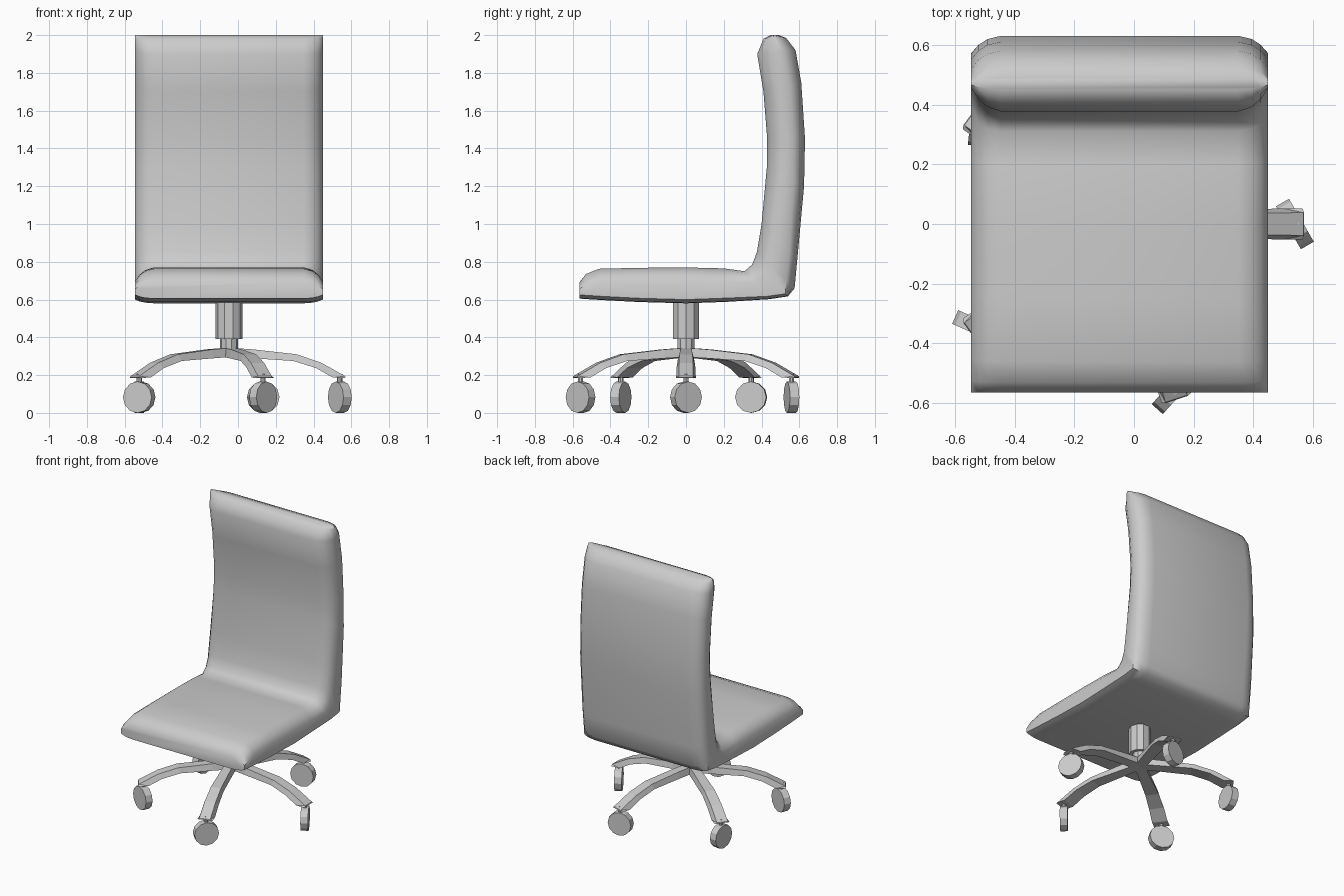
import bpy, bmesh, math
from mathutils import Vector, Matrix

cube = bpy.data.objects.get("Cube")
if cube:
    bpy.data.objects.remove(cube, do_unlink=True)

grey = bpy.data.materials.new("light grey")
grey.use_nodes = True
colour = (0.6, 0.6, 0.6, 1)
grey.diffuse_color = colour
grey.node_tree.nodes["Principled BSDF"].inputs["Base Color"].default_value = colour

CENTRE = Vector((-0.048, 0, 0))
HALF_WIDTH = 0.4975


def finish(name, bm, angle=None):
    bmesh.ops.recalc_face_normals(bm, faces=bm.faces)
    mesh = bpy.data.meshes.new(name)
    bm.to_mesh(mesh)
    bm.free()
    obj = bpy.data.objects.new(name, mesh)
    bpy.context.collection.objects.link(obj)
    mesh.materials.append(grey)
    if angle:
        bpy.ops.object.select_all(action='DESELECT')
        obj.select_set(True)
        bpy.context.view_layer.objects.active = obj
        bpy.ops.object.shade_smooth_by_angle(angle=math.radians(angle))
    return obj


def loft(name, rings, angle=None):
    """Skin a row of equal closed rings and cap both ends."""
    bm = bmesh.new()
    rows = [[bm.verts.new(p) for p in ring] for ring in rings]
    n = len(rows[0])
    for a, b in zip(rows, rows[1:]):
        for i in range(n):
            j = (i + 1) % n
            bm.faces.new((a[i], a[j], b[j], b[i]))
    bm.faces.new(rows[0])
    bm.faces.new(rows[-1])
    return finish(name, bm, angle)


def cylinder(name, radius, depth, sides, matrix):
    bm = bmesh.new()
    bmesh.ops.create_cone(bm, cap_ends=True, segments=sides, radius1=radius,
                          radius2=radius, depth=depth, matrix=matrix)
    return finish(name, bm)


# Padded seat and back: paired (y, z) points on the sitting side and outer side
sitting = [(-.565, .69), (-.53, .735), (-.46, .763), (-.25, .768), (0, .77), (.2, .765),
           (.31, .75), (.35, .785), (.375, .85), (.4, 1.0), (.428, 1.3), (.43, 1.45),
           (.41, 1.7), (.377, 1.9), (.41, 1.98), (.45, 2.0)]
outer = [(-.565, .605), (-.52, .602), (-.44, .597), (-.25, .587), (0, .58), (.22, .588),
         (.44, .602), (.54, .617), (.575, .66), (.588, .8), (.625, 1.2), (.63, 1.45),
         (.61, 1.75), (.58, 1.92), (.53, 1.985), (.49, 2.0)]
# How far in from the side edge, and what share of the edge rounding applies
rounding = [(0, 1), (.025, .5), (.055, .18), (.1, 0)]

rings = []
for s, o in zip(sitting, outer):
    s, o = Vector((0, *s)), Vector((0, *o))
    across = o - s
    thick = across.length
    across.normalize()
    in_cut = min(.08, thick * .4)
    out_cut = min(.06 if o.z > .65 else .02, thick * .35)
    top = [(HALF_WIDTH - d, s + across * in_cut * f) for d, f in rounding]
    low = [(HALF_WIDTH - d, o - across * out_cut * f) for d, f in rounding]
    half = low[::-1] + top
    ring = [CENTRE + p + Vector((x, 0, 0)) for x, p in half]
    ring += [CENTRE + p - Vector((x, 0, 0)) for x, p in half[::-1]]
    rings.append(ring)
loft("padded_seat_and_back", rings, 50)

# Gas lift column
turn = Matrix.Rotation(math.radians(90), 4, 'Z')
for name, r, low, high in (("column_sleeve", .072, .39, .62), ("column_rod", .048, .3, .4)):
    cylinder(name, r, high - low, 10,
             Matrix.Translation(CENTRE + Vector((0, 0, (low + high) / 2))) @ turn)

# Five arched legs with casters: radius of top and bottom, heights, half widths
leg_path = [(0, .345, 0, .297, .03, .035), (.13, .336, .13, .289, .03, .038),
            (.36, .31, .34, .275, .035, .045), (.49, .265, .46, .238, .037, .05),
            (.615, .195, .55, .187, .038, .052), (.618, .188, .612, .185, .038, .052)]
for k in range(5):
    spin = Matrix.Translation(CENTRE) @ Matrix.Rotation(math.tau * k / 5, 4, 'Z')
    loft(f"leg_{k + 1}", [
        [spin @ Vector(p) for p in ((rt, -wt, zt), (rt, wt, zt), (rb, wb, zb), (rb, -wb, zb))]
        for rt, zt, rb, zb, wt, wb in leg_path])
    cylinder(f"caster_pin_{k + 1}", .014, .07, 8,
             spin @ Matrix.Translation((.587, 0, .17)))
    # Wheels swivel to one side of their leg
    cylinder(f"caster_wheel_{k + 1}", .083, .05, 12,
             spin @ Matrix.Translation((.587, 0, .083))
             @ Matrix.Rotation(math.radians(30), 4, 'Z')
             @ Matrix.Rotation(math.radians(90), 4, 'Y'))
